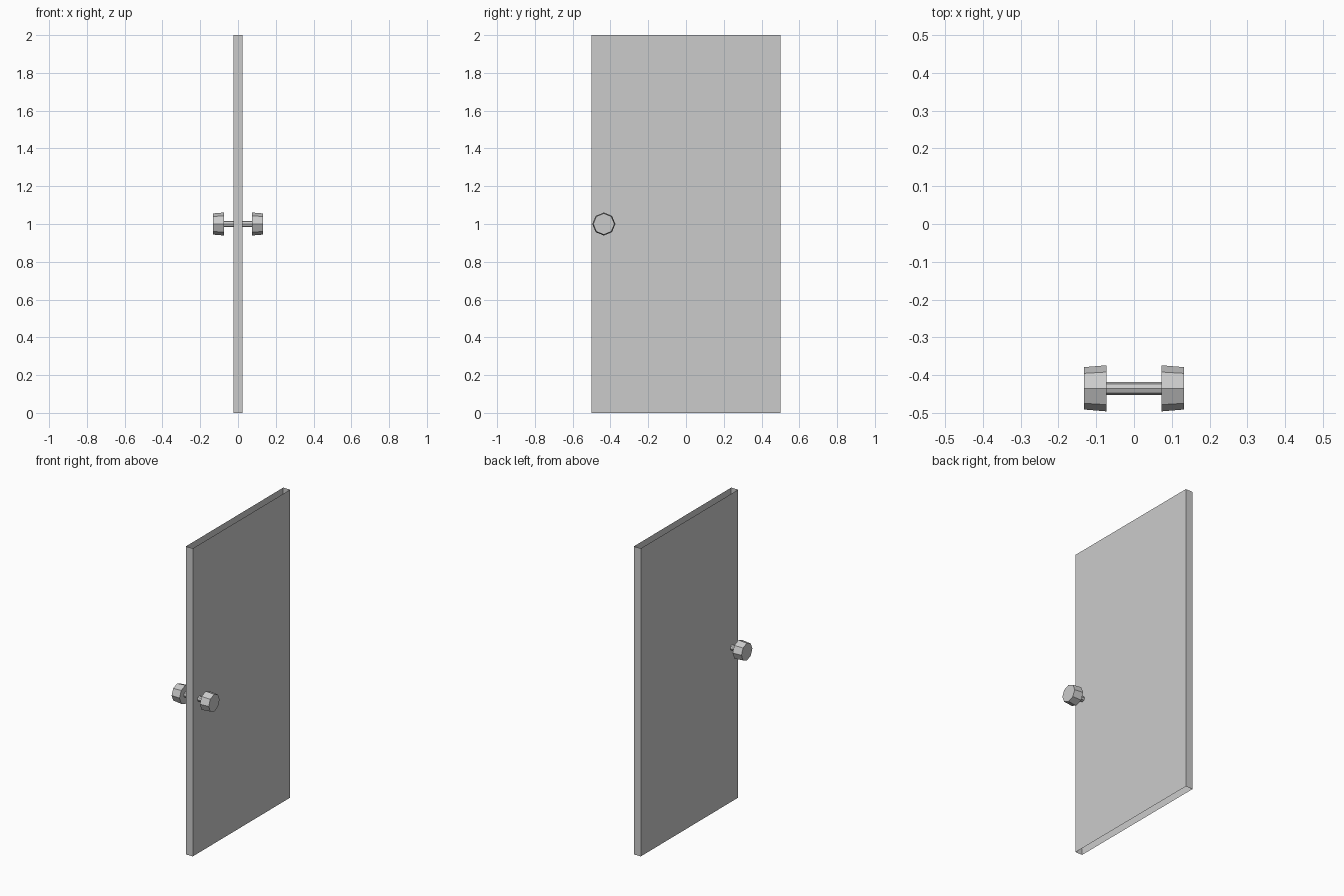
import bpy, bmesh, math
from mathutils import Matrix

if "Cube" in bpy.data.objects:
    bpy.data.objects.remove(bpy.data.objects["Cube"])

KNOB_Y, KNOB_Z = -0.435, 1.0


def add_object(name, bm):
    mesh = bpy.data.meshes.new(name)
    bm.to_mesh(mesh)
    bm.free()
    obj = bpy.data.objects.new(name, mesh)
    bpy.context.collection.objects.link(obj)
    return obj


def octagon_x(name, x0, x1, r0, r1, caps=True):
    """Eight-sided, optionally tapered cylinder along x, on the knob axis."""
    bm = bmesh.new()
    bmesh.ops.create_cone(bm, segments=8, radius1=r0, radius2=r1,
                          depth=x1 - x0, cap_ends=caps)
    place = Matrix.Translation(((x0 + x1) / 2, KNOB_Y, KNOB_Z))
    bm.transform(place @ Matrix.Rotation(math.pi / 2, 4, 'Y'))
    return add_object(name, bm)


# Door panel: hollow shell, open at top and bottom
bm = bmesh.new()
bmesh.ops.create_cube(bm, size=1)
bm.transform(Matrix.Translation((0, 0, 1)) @ Matrix.Diagonal((0.05, 1, 2, 1)))
bm.normal_update()
ends = [f for f in bm.faces if abs(f.normal.z) > 0.9]
bmesh.ops.delete(bm, geom=ends, context='FACES_ONLY')
add_object("door_panel", bm)

# Spindle running through the door
octagon_x("spindle", -0.075, 0.075, 0.017, 0.017, caps=False)

# Knobs on both sides, narrowing outwards
octagon_x("knob_right", 0.073, 0.133, 0.061, 0.056)
octagon_x("knob_left", -0.133, -0.073, 0.056, 0.061)
